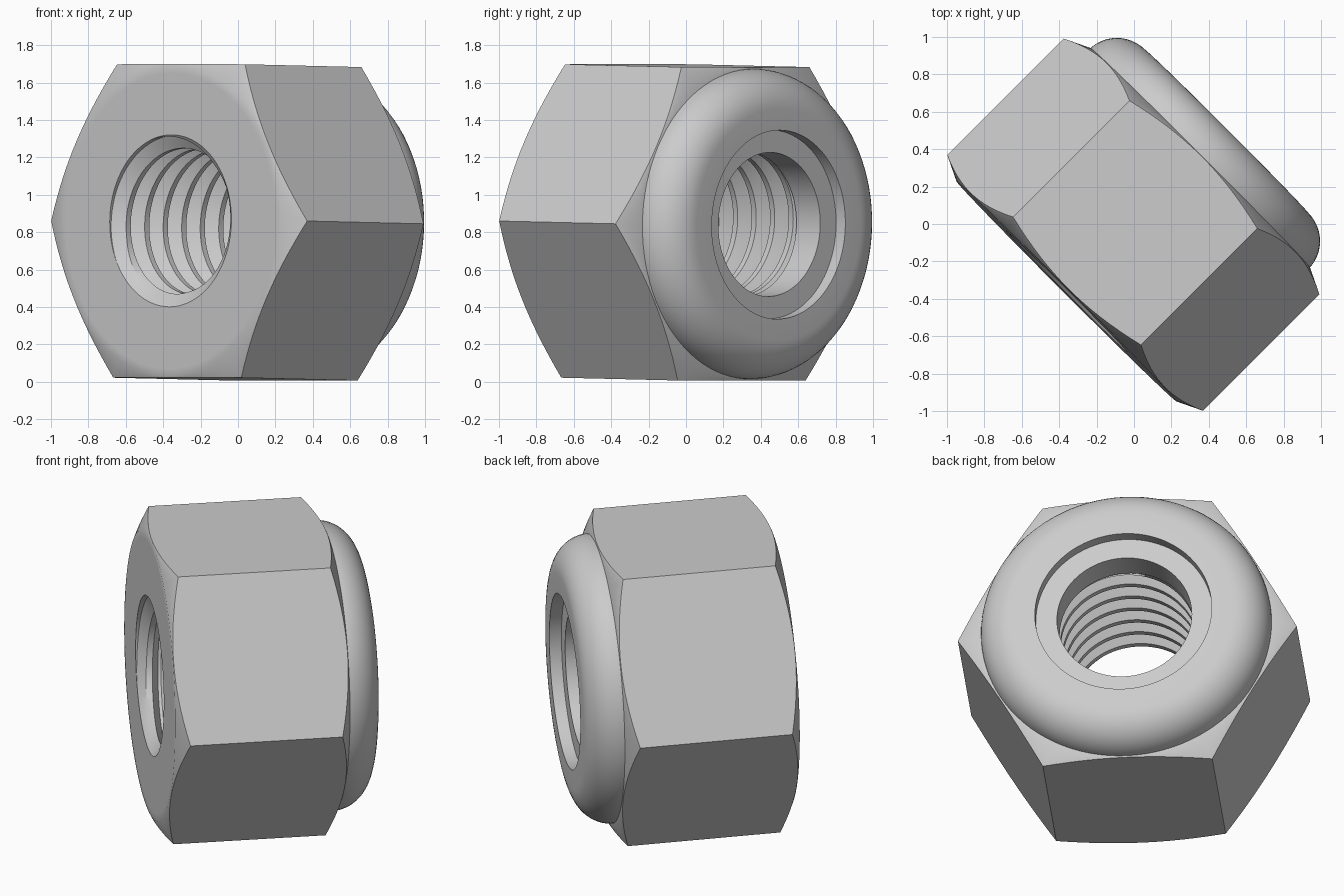
import bpy, bmesh
from math import sin, cos, tan, pi, radians
from mathutils import Matrix, Vector

cube = bpy.data.objects.get("Cube")
if cube:
    bpy.data.objects.remove(cube)

steel = bpy.data.materials.new("grey steel")
steel.use_nodes = True
GREY = (0.6, 0.6, 0.6, 1)
steel.diffuse_color = GREY
steel.node_tree.nodes["Principled BSDF"].inputs["Base Color"].default_value = GREY

# Nut axis runs from front right to back left, dipping slightly
axis = Vector((1, 1, -0.024)).normalized()
side = Vector((-1, 1, 0)).normalized()
up = axis.cross(side)
FRAME = Matrix.Translation((0, 0, 0.852)) @ Matrix((side, up, axis)).transposed().to_4x4()

SEGMENTS = 96
APOTHEM, RIM = 0.838, 0.832
FRONT, BACK = -0.51, 0.5
MINOR, MAJOR, PITCH = 0.39, 0.46, 0.14
THREAD_END = 0.45


def sweep(name, profile):
    """Turn a profile, given as (radius, height) points per angle, about the axis."""
    bm = bmesh.new()
    columns = []
    for i in range(SEGMENTS + 1):
        a = 2 * pi * i / SEGMENTS
        columns.append([bm.verts.new((r * cos(a), r * sin(a), h)) for r, h in profile(a)])
    for left, right in zip(columns, columns[1:]):
        for j in range(len(left) - 1):
            bm.faces.new((left[j], right[j], right[j + 1], left[j + 1]))
    bmesh.ops.remove_doubles(bm, verts=bm.verts, dist=0.0002)
    mesh = bpy.data.meshes.new(name)
    bm.to_mesh(mesh)
    bm.free()
    mesh.materials.append(steel)
    obj = bpy.data.objects.new(name, mesh)
    obj.matrix_world = FRAME
    bpy.context.collection.objects.link(obj)
    bpy.ops.object.select_all(action='DESELECT')
    obj.select_set(True)
    bpy.context.view_layer.objects.active = obj
    bpy.ops.object.shade_smooth_by_angle(angle=radians(28))


# Hexagonal body with conical chamfers at both ends
def body(a):
    r = APOTHEM / cos(a % (pi / 3) - pi / 6)
    drop = (r - RIM) * 0.48
    return [(MAJOR, FRONT), (0.79, FRONT), (RIM, FRONT),
            (r, FRONT + drop), (r, BACK - drop), (RIM, BACK), (0.8, BACK)]


# Rounded collar with a stepped mouth
def collar(a):
    arc = [(0.62 + 0.21 * cos(t * pi / 24), 0.49 + 0.21 * sin(t * pi / 24)) for t in range(13)]
    return arc + [(0.505, 0.70), (0.505, 0.63)]


# Plain locking ring inside the collar
def locking_ring(a):
    return [(0.505, 0.63), (0.385, 0.63), (0.385, THREAD_END), (MAJOR, THREAD_END)]


# Helical thread, opening into a countersink at the front
def thread(a):
    mid = (MINOR + MAJOR) / 2
    tooth = [(0, MINOR), (0.25, MINOR), (0.41, mid), (0.56, MAJOR), (0.69, MAJOR), (0.84, mid)]
    points = []
    for turn in range(6, -6, -1):
        for phase, r in tooth:
            h = PITCH * (turn - phase + a / (2 * pi))
            if h >= THREAD_END:
                r, h = MAJOR, THREAD_END
            h = max(h, FRONT)
            points.append((max(r, MAJOR - (h - FRONT) * 1.4), h))
    return points


sweep("hex_body", body)
sweep("collar", collar)
sweep("locking_ring", locking_ring)
sweep("thread", thread)
